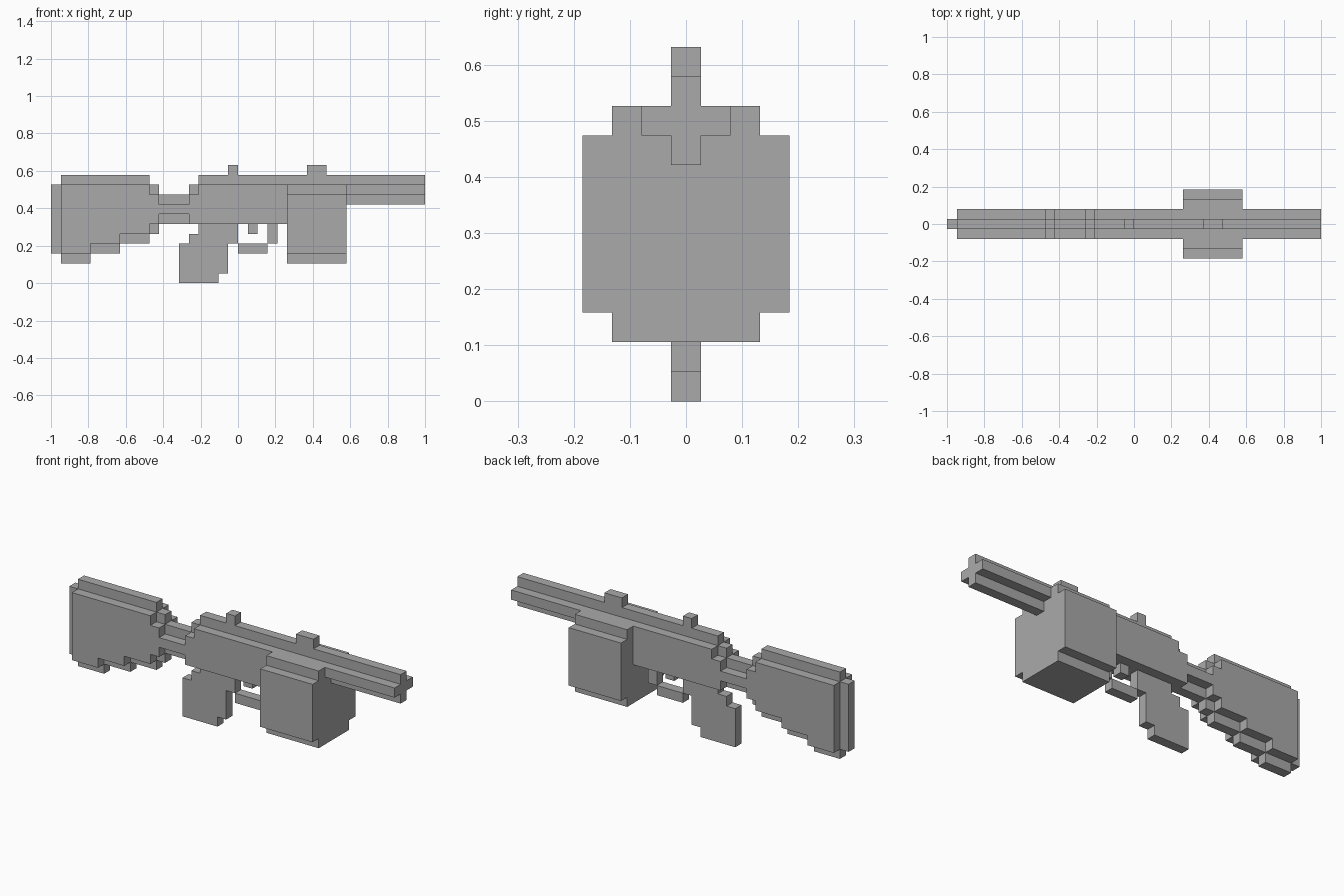
import bpy, bmesh
from mathutils import Vector

if "Cube" in bpy.data.objects:
    bpy.data.objects.remove(bpy.data.objects["Cube"])

UNIT = 2 / 38          # one block; the model is 38 blocks long
HALF = Vector((19, 0.5, 0))

grey = bpy.data.materials.new("plain_grey")
grey.use_nodes = True
grey.diffuse_color = (0.4, 0.4, 0.4, 1)
grey.node_tree.nodes["Principled BSDF"].inputs["Base Color"].default_value = (0.4, 0.4, 0.4, 1)


def bar(x0, x1, z0, z1, side=0):
    """Blocks from x0 to x1 and z0 to z1, reaching `side` blocks each way from the middle."""
    return {(x, y, z) for x in range(x0, x1) for y in range(-side, side + 1) for z in range(z0, z1)}


def ridged(x0, x1, z0, z1):
    """Three-wide bar with a thin rib one block above and below."""
    return bar(x0, x1, z0, z1, 1) | bar(x0, x1, z0 - 1, z1 + 1)


parts = {
    # stock steps up along its underside, with a thin butt plate
    "stock": ridged(1, 4, 3, 10) | ridged(4, 7, 4, 10) | ridged(7, 10, 5, 10) | ridged(10, 11, 6, 9),
    "butt_plate": bar(0, 1, 3, 10),
    "stock_neck": ridged(11, 14, 7, 8),
    "receiver": bar(14, 15, 6, 9, 1) | bar(14, 15, 6, 10) | bar(15, 24, 6, 10, 1) | bar(15, 24, 10, 11),
    "grip": bar(13, 17, 0, 1) | bar(13, 18, 1, 4) | bar(14, 19, 4, 5) | bar(15, 19, 5, 6),
    "trigger": bar(20, 21, 5, 6),
    "trigger_guard": bar(19, 22, 3, 4) | bar(22, 23, 4, 6),
    "drum": bar(24, 30, 3, 9, 3) | bar(24, 30, 2, 10, 2) | bar(24, 30, 10, 11),
    "barrel": ridged(30, 38, 9, 10),
    "rear_sight": bar(18, 19, 11, 12),
    "front_sight": bar(26, 28, 11, 12),
}
solid = set().union(*parts.values())


def build(name, cells):
    """Skin the exposed sides of the blocks and merge them into large flat faces."""
    bm = bmesh.new()
    for cell in sorted(cells):
        centre = Vector(cell) + Vector((0.5, 0.5, 0.5)) - HALF
        for axis in range(3):
            for sign in (-1, 1):
                normal = Vector((0, 0, 0))
                normal[axis] = sign
                if tuple(int(c + n) for c, n in zip(cell, normal)) in solid:
                    continue
                u = Vector((0, 0, 0))
                u[(axis + 1) % 3] = 0.5
                v = normal.cross(u)
                mid = centre + normal / 2
                corners = (mid - u - v, mid + u - v, mid + u + v, mid - u + v)
                bm.faces.new([bm.verts.new(c * UNIT) for c in corners])
    bmesh.ops.remove_doubles(bm, verts=bm.verts, dist=UNIT / 100)
    bmesh.ops.dissolve_limit(bm, angle_limit=0.01, verts=bm.verts, edges=bm.edges)
    mesh = bpy.data.meshes.new(name)
    bm.to_mesh(mesh)
    bm.free()
    mesh.materials.append(grey)
    bpy.context.collection.objects.link(bpy.data.objects.new(name, mesh))


for name, cells in parts.items():
    build(name, cells)
